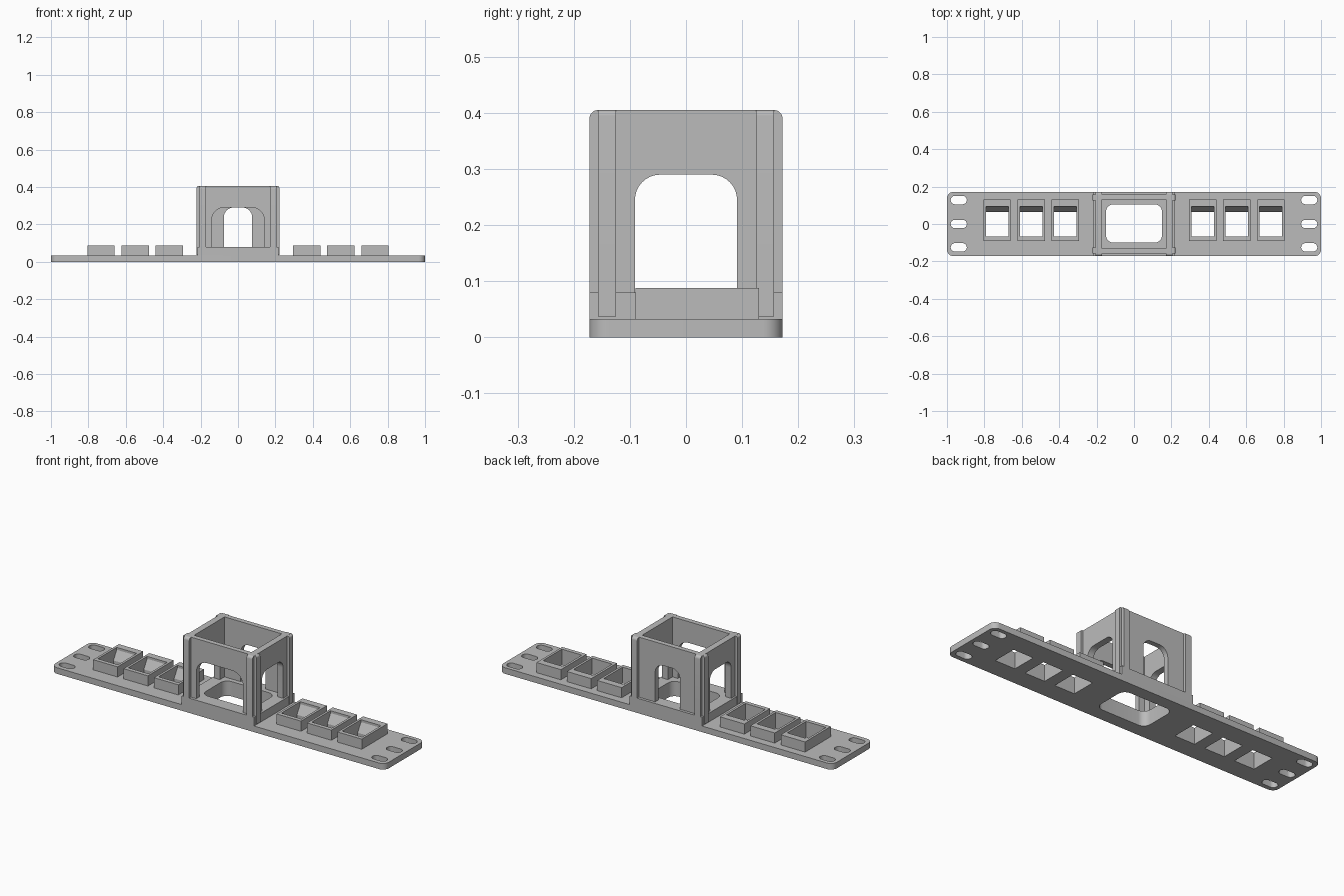
import bpy, bmesh, math

cube = bpy.data.objects.get("Cube")
if cube:
    bpy.data.objects.remove(cube, do_unlink=True)

grey = bpy.data.materials.new("plain grey")
grey.use_nodes = True
colour = (0.5, 0.5, 0.5, 1)
grey.diffuse_color = colour
grey.node_tree.nodes["Principled BSDF"].inputs["Base Color"].default_value = colour


def rounded(u0, u1, v0, v1, r=0, top_only=False):
    """Outline of a rectangle with rounded corners."""
    pts = []
    corners = [(u1, v1, 0), (u0, v1, 1), (u0, v0, 2), (u1, v0, 3)]
    for u, v, quarter in corners:
        if r == 0 or (top_only and quarter > 1):
            pts.append((u, v))
            continue
        cu = u - r if u == u1 else u + r
        cv = v - r if v == v1 else v + r
        for i in range(9):
            a = (quarter + i / 8) * math.pi / 2
            pts.append((cu + r * math.cos(a), cv + r * math.sin(a)))
    return pts


def prism(name, outline, axis, lo, hi):
    """Extrude an outline along x, y or z."""
    place = {"x": lambda u, v, w: (w, u, v),
             "y": lambda u, v, w: (u, w, v),
             "z": lambda u, v, w: (u, v, w)}[axis]
    bm = bmesh.new()
    ends = [[bm.verts.new(place(u, v, w)) for u, v in outline] for w in (lo, hi)]
    n = len(outline)
    for ring in ends:
        bm.faces.new(ring)
    for i in range(n):
        j = (i + 1) % n
        bm.faces.new((ends[0][i], ends[0][j], ends[1][j], ends[1][i]))
    bmesh.ops.recalc_face_normals(bm, faces=bm.faces)
    mesh = bpy.data.meshes.new(name)
    bm.to_mesh(mesh)
    bm.free()
    mesh.materials.append(grey)
    ob = bpy.data.objects.new(name, mesh)
    bpy.context.collection.objects.link(ob)
    return ob


def cut(ob, cutters):
    """Subtract each cutter, then discard it."""
    bpy.context.view_layer.objects.active = ob
    for c in cutters:
        mod = ob.modifiers.new("cut", "BOOLEAN")
        mod.operation = "DIFFERENCE"
        mod.solver = "EXACT"
        mod.object = c
        bpy.ops.object.modifier_apply(modifier=mod.name)
        bpy.data.objects.remove(c, do_unlink=True)


def smooth(ob):
    bpy.ops.object.select_all(action="DESELECT")
    ob.select_set(True)
    bpy.context.view_layer.objects.active = ob
    bpy.ops.object.shade_smooth_by_angle(angle=math.radians(30))


PLATE_TOP, BASE_TOP, TOP = 0.033, 0.08, 0.405
HALF_Y = 0.172
SOCKETS = [s * x for s in (-1, 1) for x in (0.368, 0.55, 0.732)]


def socket_hole(x):
    # Straight at the bottom, sloping back wall above
    outline = [(-0.068, -0.02), (0.065, -0.02), (0.065, 0.028),
               (0.093, 0.075), (0.093, 0.12), (-0.068, 0.12)]
    return prism("socket_cutter", outline, "x", x - 0.06, x + 0.06)


def centre_hole():
    return prism("centre_cutter", rounded(-0.15, 0.15, -0.1, 0.105, 0.04), "z", -0.1, 0.2)


# Long mounting plate with screw slots and openings
plate = prism("mounting_plate", rounded(-1, 1, -HALF_Y, HALF_Y, 0.035), "z", 0, PLATE_TOP)
cutters = [centre_hole()] + [socket_hole(x) for x in SOCKETS]
for sx in (-1, 1):
    for y in (-0.125, 0, 0.128):
        cx = sx * 0.937
        slot = rounded(cx - 0.043, cx + 0.043, y - 0.0225, y + 0.0225, 0.0224)
        cutters.append(prism("slot_cutter", slot, "z", -0.1, 0.1))
cut(plate, cutters)

# Socket frames
for i, x in enumerate(SOCKETS):
    frame = prism(f"socket_frame_{i + 1}", rounded(x - 0.073, x + 0.073, -0.09, 0.13),
                  "z", PLATE_TOP, 0.088)
    cut(frame, [socket_hole(x)])

# Base of the central housing
base = prism("housing_base", rounded(-0.217, 0.217, -HALF_Y, HALF_Y), "z", PLATE_TOP, BASE_TOP)
cut(base, [centre_hole()])

# Housing walls: rounded upper corners, recessed front and back, arched openings
walls = prism("housing_walls", rounded(-HALF_Y, HALF_Y, BASE_TOP, TOP, 0.015, True),
              "x", -0.207, 0.207)
cutters = [prism("inside_cutter", rounded(-0.172, 0.172, -0.13, 0.13), "z", 0, 0.6)]
for lo, hi in ((-0.3, -0.157), (0.157, 0.3)):
    cutters.append(prism("recess_cutter", rounded(-0.172, 0.172, 0, 0.6), "y", lo, hi))
arches = [("y", 0.14, 0.065, -0.3, 0), ("y", 0.075, 0.05, 0, 0.3), ("x", 0.091, 0.045, -0.4, 0.4)]
for axis, half, r, lo, hi in arches:
    arch = rounded(-half, half, 0.03, 0.29, r, True)
    cutters.append(prism("arch_cutter", arch, axis, lo, hi))
cut(walls, cutters)

# Upright ribs on the housing sides
for sx, side in ((-1, "right"), (1, "left")):
    for sy, end in ((-1, "front"), (1, "back")):
        y0, y1 = sorted((sy * 0.125, sy * 0.157))
        x0, x1 = sorted((sx * 0.2, sx * 0.221))
        rib = prism(f"{end}_{side}_rib", rounded(x0, x1, 0.037, TOP, 0.01, True), "y", y0, y1)
        smooth(rib)

for ob in (plate, base, walls):
    smooth(ob)
